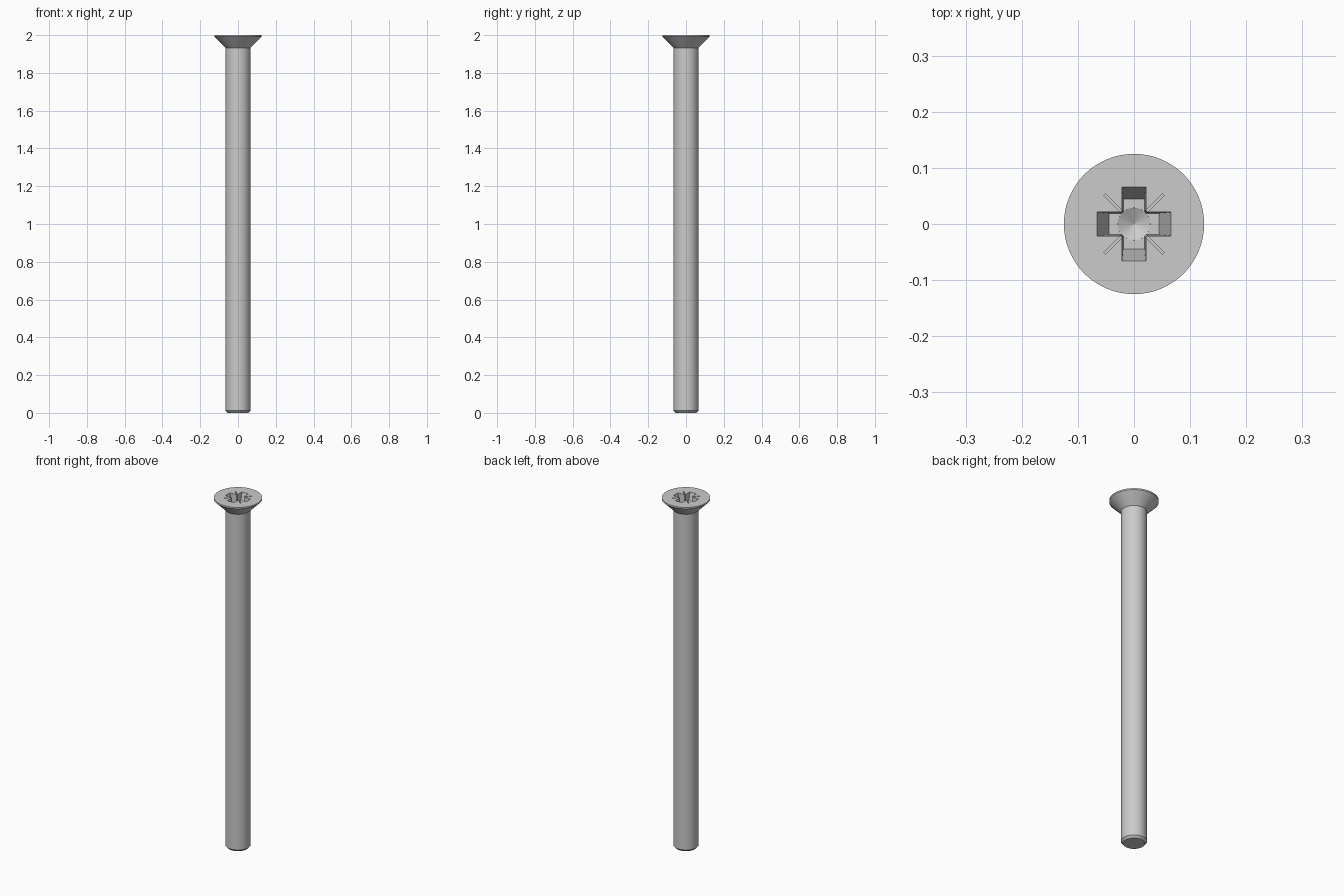
import bpy, bmesh
from math import cos, sin, pi
from mathutils import Matrix

if "Cube" in bpy.data.objects:
    bpy.data.objects.remove(bpy.data.objects["Cube"])

SEGS = 64


def make_object(name, bm):
    bmesh.ops.recalc_face_normals(bm, faces=bm.faces)
    mesh = bpy.data.meshes.new(name)
    bm.to_mesh(mesh)
    bm.free()
    obj = bpy.data.objects.new(name, mesh)
    bpy.context.collection.objects.link(obj)
    return obj


def loft(name, rings):
    """Solid through a stack of point rings, capped at both ends."""
    bm = bmesh.new()
    loops = [[bm.verts.new(p) for p in ring] for ring in rings]
    for a, b in zip(loops, loops[1:]):
        n = len(a)
        for i in range(n):
            j = (i + 1) % n
            bm.faces.new((a[i], a[j], b[j], b[i]))
    bm.faces.new(loops[0])
    bm.faces.new(loops[-1])
    return make_object(name, bm)


def circle(r, z, n=SEGS):
    return [(r * cos(2 * pi * i / n), r * sin(2 * pi * i / n), z) for i in range(n)]


def rect(x, y, z, cx=0):
    return [(cx - x, -y, z), (cx + x, -y, z), (cx + x, y, z), (cx - x, y, z)]


# Countersunk head, shank and chamfered tip in one turned profile
screw = loft("countersunk_screw", [circle(r, z) for r, z in (
    (0.055, 0), (0.066, 0.012), (0.066, 1.933), (0.125, 1.992), (0.125, 2.0))])

cutters = []
# Two crossed tapered slots
for k in range(2):
    slot = loft("recess_slot", [rect(0.045, 0.019, 1.915), rect(0.0685, 0.0213, 2.01)])
    slot.data.transform(Matrix.Rotation(k * pi / 2, 4, 'Z'))
    cutters.append(slot)
# Round core with a conical bottom
cutters.append(loft("recess_core", [circle(r, z, 32) for r, z in (
    (0.0005, 1.898), (0.029, 1.913), (0.0325, 2.01))]))
# Four shallow diagonal marks
for k in range(4):
    mark = loft("recess_mark", [rect(0.025, 0.0025, 1.992, 0.049),
                                rect(0.025, 0.0025, 2.01, 0.049)])
    mark.data.transform(Matrix.Rotation(pi / 4 + k * pi / 2, 4, 'Z'))
    cutters.append(mark)

# Cut the drive recess
bpy.context.view_layer.objects.active = screw
screw.select_set(True)
for cutter in cutters:
    cutter.hide_render = True
    mod = screw.modifiers.new("cut", 'BOOLEAN')
    mod.operation = 'DIFFERENCE'
    mod.solver = 'EXACT'
    mod.object = cutter
    bpy.ops.object.modifier_apply(modifier=mod.name)
    bpy.data.objects.remove(cutter)

bpy.ops.object.shade_smooth_by_angle(angle=pi / 7)
